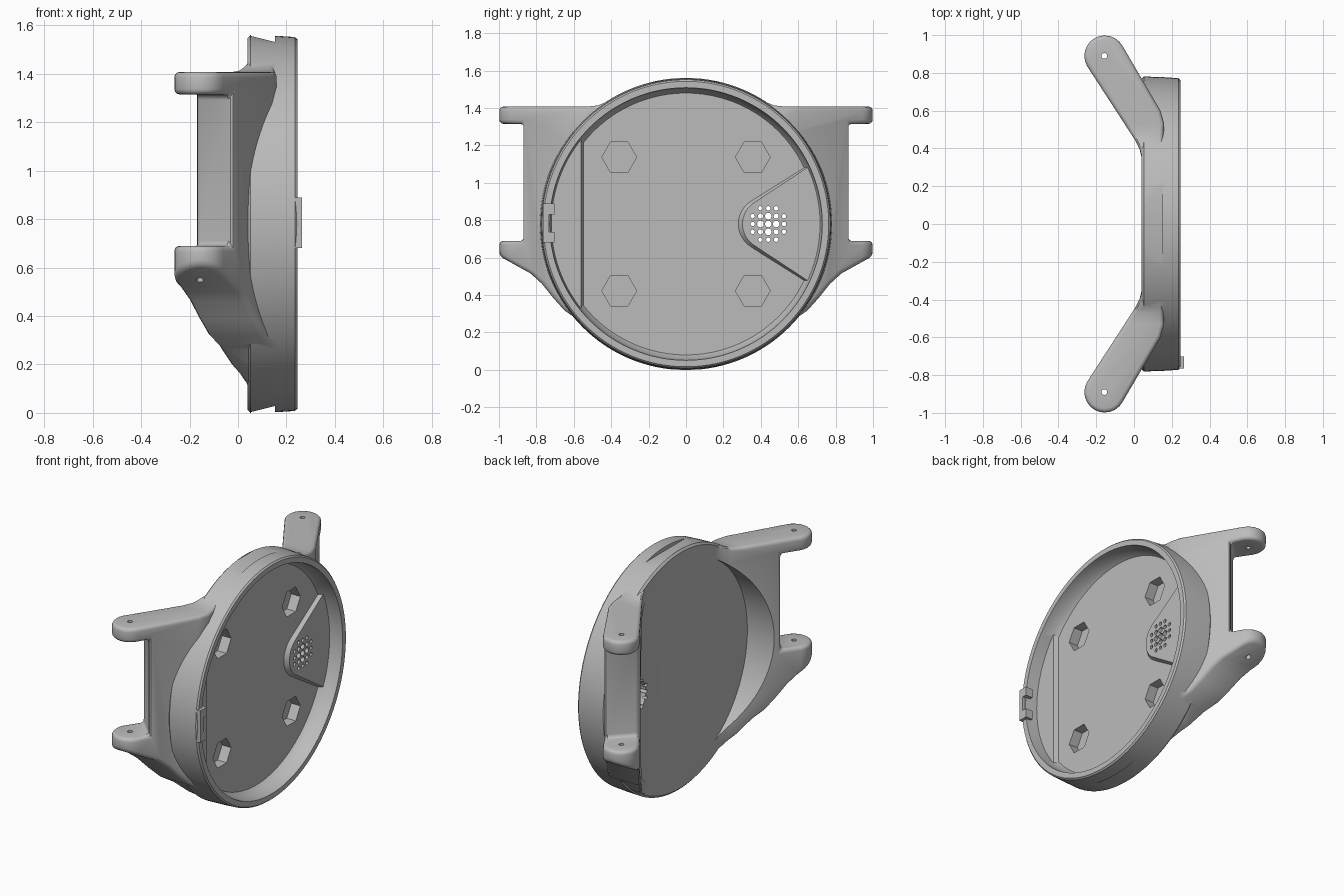
import bpy, bmesh
from math import sin, cos, radians, sqrt

cube = bpy.data.objects.get("Cube")
if cube:
    bpy.data.objects.remove(cube, do_unlink=True)

CZ = 0.78          # height of the round case centre
FLOOR = 0.135      # x of the cavity floor

grey = bpy.data.materials.new("plain_grey")
grey.use_nodes = True
grey.diffuse_color = (0.5, 0.5, 0.5, 1)
grey.node_tree.nodes["Principled BSDF"].inputs["Base Color"].default_value = (0.5, 0.5, 0.5, 1)


def finish(name, bm):
    bmesh.ops.recalc_face_normals(bm, faces=bm.faces)
    mesh = bpy.data.meshes.new(name)
    bm.to_mesh(mesh)
    bm.free()
    mesh.materials.append(grey)
    obj = bpy.data.objects.new(name, mesh)
    bpy.context.scene.collection.objects.link(obj)
    return obj


def prism(name, pts, axis, lo, hi, pts2=None):
    """Extrude an outline along x (points are y, z) or z (points are x, y)."""
    bm = bmesh.new()
    place = (lambda p, a: (a, p[0], p[1])) if axis == "x" else (lambda p, a: (p[0], p[1], a))
    low = [bm.verts.new(place(p, lo)) for p in pts]
    high = [bm.verts.new(place(p, hi)) for p in (pts2 or pts)]
    bm.faces.new(low)
    bm.faces.new(high)
    n = len(pts)
    for i in range(n):
        j = (i + 1) % n
        bm.faces.new((low[i], low[j], high[j], high[i]))
    return finish(name, bm)


def lathe(name, profile, segments=128):
    """Revolve (x, radius) points about the case axis; both ends are capped."""
    bm = bmesh.new()
    rings = [[bm.verts.new((x, p[0], p[1])) for p in arc(0, CZ, r, 0, 360, segments)[:-1]]
             for x, r in profile]
    for a, b in zip(rings, rings[1:]):
        for i in range(segments):
            j = (i + 1) % segments
            bm.faces.new((a[i], a[j], b[j], b[i]))
    bm.faces.new(rings[0])
    bm.faces.new(rings[-1])
    return finish(name, bm)


def arc(cx, cy, r, start, end, steps):
    angles = [radians(start + (end - start) * i / steps) for i in range(steps + 1)]
    return [(cx + r * cos(a), cy + r * sin(a)) for a in angles]


def rect(y0, y1, z0, z1):
    return [(y0, z0), (y1, z0), (y1, z1), (y0, z1)]


def apply(obj, mod):
    bpy.context.view_layer.objects.active = obj
    bpy.ops.object.modifier_apply(modifier=mod.name)


def combine(obj, other, operation):
    mod = obj.modifiers.new("combine", "BOOLEAN")
    mod.operation = operation
    mod.solver = "EXACT"
    mod.object = other
    apply(obj, mod)
    bpy.data.objects.remove(other, do_unlink=True)


# Round case
case = lathe("watch_case", [(0.04, 0.768), (0.052, 0.781), (0.16, 0.777),
                            (0.235, 0.772), (0.245, 0.763)])

# Angled strap lugs on both sides
side_outline = [(0.32, 1.478), (0.42, 1.435), (0.47, 1.414), (0.53, 1.408), (1.01, 1.408),
                (1.01, 0.615), (0.83, 0.515), (0.77, 0.46), (0.71, 0.385), (0.65, 0.318)]
side_outline += [(y, CZ - sqrt(0.773 ** 2 - y * y)) for y in (0.58, 0.5, 0.41, 0.32)]
top_profile = [(0.14, 0.32), (0.155, 0.45), (0.16, 0.53), (0.14, 0.6)]
top_profile += arc(-0.155, 0.89, 0.108, 30, 210, 12)
top_profile += [(0.005, 0.445), (0.03, 0.395), (0.041, 0.35), (0.046, 0.32)]
notch = [(0.1, 1.0), (-0.02, 0.885), (-0.155, 0.748), (-0.5, 0.4), (-0.5, 1.2), (0.1, 1.2)]

for s in (1, -1):
    flip = lambda pts: [(x, s * y) for x, y in pts]
    lug = prism("strap_lug", flip(top_profile), "z", 0, 1.6)
    outline = prism("lug_outline", [(s * y, z) for y, z in side_outline], "x", -0.6, 0.6)
    combine(lug, outline, "INTERSECT")
    combine(lug, prism("lug_notch", flip(notch), "z", 0.69, 1.315), "DIFFERENCE")
    bevel = lug.modifiers.new("soft_edges", "BEVEL")
    bevel.width = 0.022
    bevel.segments = 3
    bevel.limit_method = "ANGLE"
    bevel.angle_limit = radians(50)
    apply(lug, bevel)
    combine(lug, lathe("back_clearance", [(-0.8, 0.69), (0.046, 0.69)]), "DIFFERENCE")
    pin = prism("pin_hole", arc(-0.157, s * 0.89, 0.015, 0, 345, 23), "z", 0.3, 1.7)
    combine(lug, pin, "DIFFERENCE")
    combine(case, lug, "UNION")

# Open cavity in the face
combine(case, lathe("cavity", [(FLOOR, 0.7), (0.165, 0.72), (0.23, 0.727), (0.3, 0.735)]),
        "DIFFERENCE")

# Raised ledge along one side, with a sloped edge
ledge_low = [(min(y, -0.528), z) for y, z in arc(0, CZ, 0.735, 138, 222, 24)]
ledge_high = [(min(y, -0.562), z) for y, z in ledge_low]
combine(case, prism("ledge", ledge_low, "x", FLOOR - 0.005, FLOOR + 0.03, ledge_high), "UNION")


# Speaker platform: rounded wedge that widens toward the rim
def wedge(inset):
    tip = arc(0.42 + inset, CZ, 0.145 - inset * 0.5, 120, 240, 12)
    spread = 26 - inset * 60
    return tip + arc(0, CZ, 0.735 - inset, -spread, spread, 12)


combine(case, prism("speaker_platform", wedge(0), "x", FLOOR - 0.005, FLOOR + 0.025, wedge(0.018)),
        "UNION")
combine(case, prism("speaker_back_recess", wedge(0.05), "x", 0.0, 0.12, wedge(0.065)), "DIFFERENCE")

# Speaker perforations: a square grid without its corners
for i in range(-2, 3):
    for j in range(-2, 3):
        if abs(i) + abs(j) < 4:
            r = 0.018 if i == 0 or j == 0 else 0.014
            if max(abs(i), abs(j)) == 2:
                r = 0.012
            hole = arc(0.44 + i * 0.042, CZ + j * 0.042, r, 0, 330, 11)
            combine(case, prism("speaker_hole", hole, "x", 0.0, 0.3), "DIFFERENCE")

# Hexagonal pockets in the floor
for y in (-0.357, 0.357):
    for z in (-0.357, 0.357):
        pocket = arc(y, CZ + z, 0.093, 0, 300, 5)
        combine(case, prism("hex_pocket", pocket, "x", 0.07, 0.3), "DIFFERENCE")

# Sloped flat recesses on the top and bottom of the case wall
for s in (1, -1):
    shallow, deep = (rect(-0.3, 0.3, CZ + s * d, CZ + s * 1.1) for d in (0.776, 0.752))
    combine(case, prism("wall_recess", shallow, "x", 0.054, 0.152, deep), "DIFFERENCE")

# Small latch on the rim
latch = prism("rim_latch", rect(-0.765, -0.733, 0.68, 0.89), "x", 0.225, 0.265)
for z0, z1 in ((0.68, 0.738), (0.832, 0.89)):
    combine(latch, prism("latch_tooth", rect(-0.765, -0.702, z0, z1), "x", 0.215, 0.265), "UNION")

# Smooth shading with sharp edges kept
for obj in (case, latch):
    bpy.ops.object.select_all(action="DESELECT")
    obj.select_set(True)
    bpy.context.view_layer.objects.active = obj
    bpy.ops.object.shade_smooth_by_angle(angle=radians(32))
